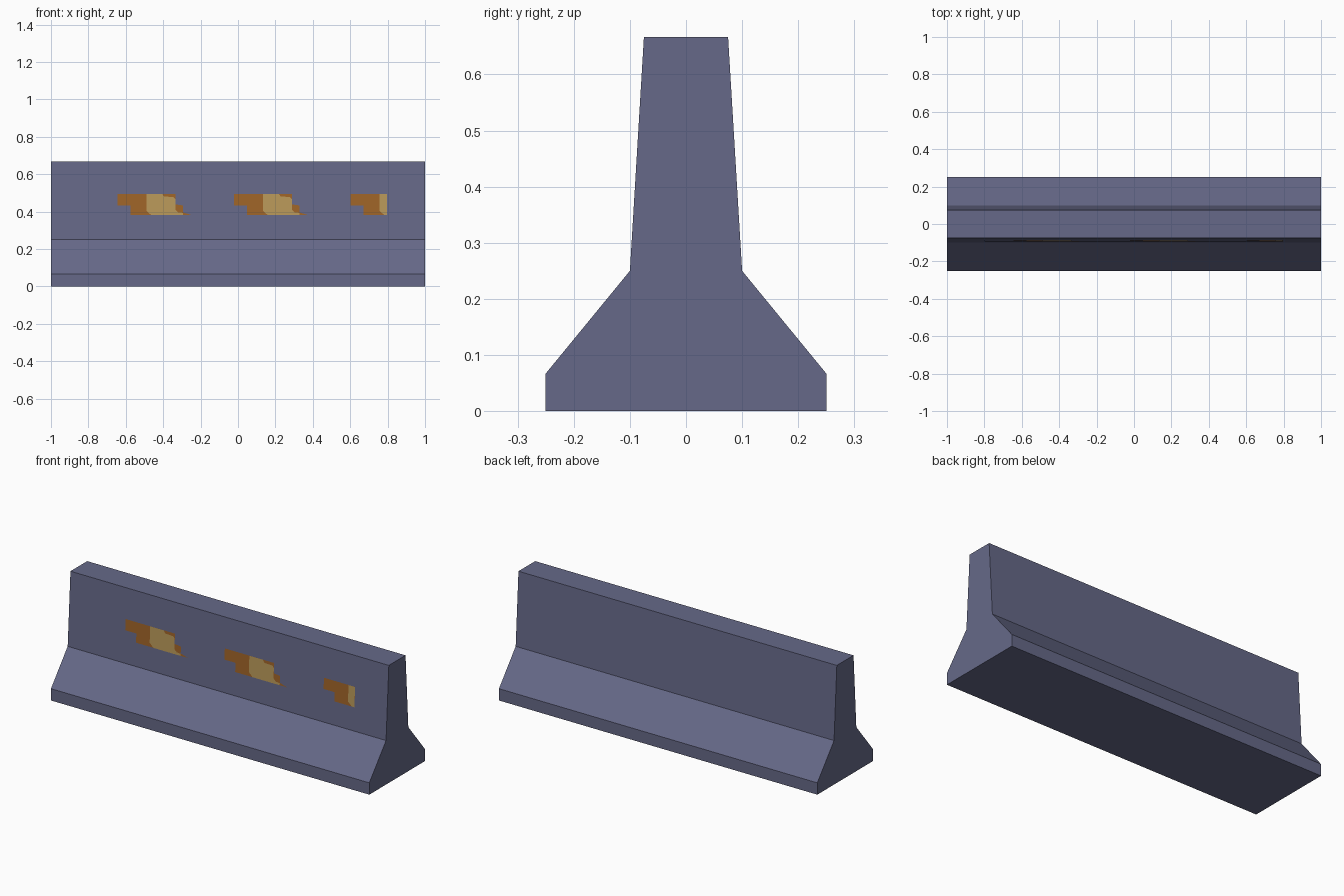
import bpy
import bmesh

cube = bpy.data.objects.get("Cube")
if cube:
    bpy.data.objects.remove(cube, do_unlink=True)


def material(name, rgb):
    mat = bpy.data.materials.new(name)
    mat.use_nodes = True
    color = (*rgb, 1)
    mat.diffuse_color = color
    mat.node_tree.nodes["Principled BSDF"].inputs["Base Color"].default_value = color
    return mat


concrete = material("slate concrete", (0.133, 0.141, 0.246))
orange = material("dark orange", (0.337, 0.125, 0.021))
tan = material("light tan", (0.479, 0.309, 0.098))


def finish(name, bm, mat):
    mesh = bpy.data.meshes.new(name)
    bm.to_mesh(mesh)
    bm.free()
    mesh.materials.append(mat)
    obj = bpy.data.objects.new(name, mesh)
    bpy.context.collection.objects.link(obj)
    return obj


# Barrier body: mirrored profile extruded along x
half = [(0.25, 0), (0.25, 0.067), (0.1, 0.25), (0.075, 0.667)]
profile = half + [(-y, z) for y, z in reversed(half)]
bm = bmesh.new()
end = bm.faces.new([bm.verts.new((-1, y, z)) for y, z in profile])
swept = bmesh.ops.extrude_face_region(bm, geom=[end])["geom"]
bmesh.ops.translate(bm, vec=(2, 0, 0),
                    verts=[v for v in swept if isinstance(v, bmesh.types.BMVert)])
bmesh.ops.recalc_face_normals(bm, faces=bm.faces)
finish("barrier_body", bm, concrete)

# Front markings lie on the leaning upper wall, between these limits
PANEL_LOW, PANEL_HIGH, PANEL_END = 0.382, 0.495, 0.797


def wall_plate(name, outline, starts, mat, lift):
    """Flat plates on the front wall; outline is (x offset, height fraction)."""
    bm = bmesh.new()
    for start in starts:
        verts = []
        for u, v in outline:
            z = PANEL_LOW + v * (PANEL_HIGH - PANEL_LOW)
            y = -0.1 + (z - 0.25) * 0.06 - lift
            verts.append(bm.verts.new((start + u, y, z)))
        bm.faces.new(verts)
    # Trim at the end of the panel
    bmesh.ops.bisect_plane(bm, geom=bm.verts[:] + bm.edges[:] + bm.faces[:],
                           plane_co=(PANEL_END, 0, 0), plane_no=(1, 0, 0),
                           clear_outer=True)
    return finish(name, bm, mat)


wall_plate("marking_panel", [(0, 0), (1.6, 0), (1.6, 1), (0, 1)], [-0.8],
           concrete, 0.0008)

# Repeating stepped stripes, dark base with a light centre
starts = [-0.645 + i * 0.623 for i in range(3)]
dark_outline = [(0.07, 0), (0.395, 0), (0.35, 0.12), (0.35, 0.45), (0.31, 0.5),
                (0.31, 1), (0, 1), (0, 0.45), (0.07, 0.45)]
light_outline = [(0.18, 0), (0.35, 0), (0.35, 0.1), (0.325, 0.12), (0.31, 0.25),
                 (0.31, 0.75), (0.3, 0.85), (0.25, 0.87), (0.24, 1),
                 (0.155, 1), (0.155, 0.2)]
wall_plate("dark_stripes", dark_outline, starts, orange, 0.0016)
wall_plate("light_stripes", light_outline, starts, tan, 0.0024)
